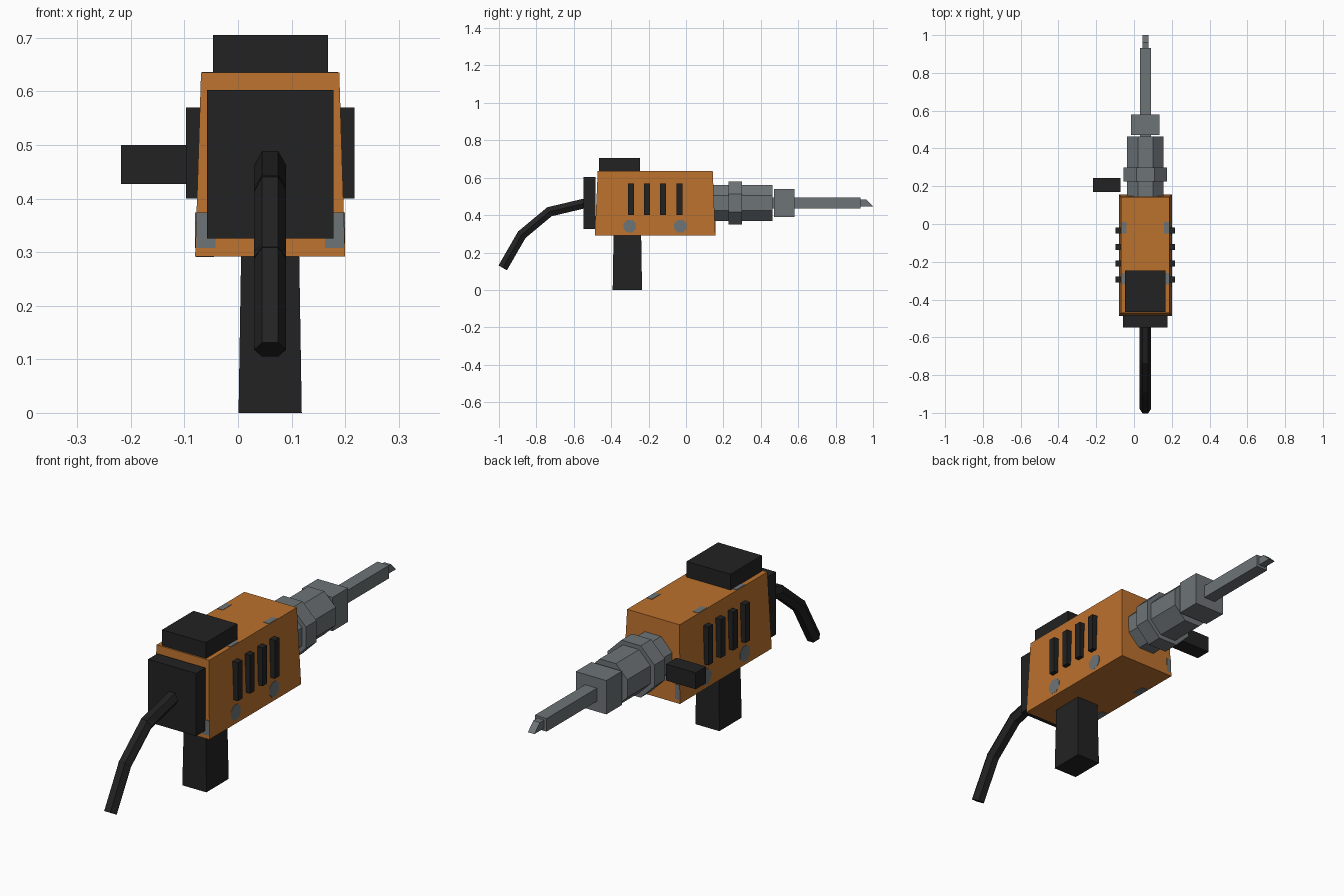
import bpy, bmesh, math
from mathutils import Vector

if "Cube" in bpy.data.objects:
    bpy.data.objects.remove(bpy.data.objects["Cube"])

CX, CZ = 0.06, 0.465          # tool axis


def material(name, rgb):
    m = bpy.data.materials.new(name)
    m.diffuse_color = (*rgb, 1)
    m.use_nodes = True
    m.node_tree.nodes["Principled BSDF"].inputs["Base Color"].default_value = m.diffuse_color
    return m


ORANGE = material("orange_casing", (0.50, 0.165, 0.027))
BLACK = material("black_rubber", (0.016, 0.016, 0.016))
GREY = material("steel_grey", (0.155, 0.175, 0.185))


def loft(name, a, b, mat):
    """Flat-shaded solid between two matching rings of points."""
    bm = bmesh.new()
    va = [bm.verts.new(p) for p in a]
    vb = [bm.verts.new(p) for p in b]
    n = len(va)
    bm.faces.new(va)
    bm.faces.new(vb)
    for i in range(n):
        j = (i + 1) % n
        bm.faces.new((va[i], va[j], vb[j], vb[i]))
    bmesh.ops.recalc_face_normals(bm, faces=bm.faces)
    me = bpy.data.meshes.new(name)
    bm.to_mesh(me)
    bm.free()
    me.materials.append(mat)
    ob = bpy.data.objects.new(name, me)
    bpy.context.collection.objects.link(ob)
    return ob


def rect(x0, x1, y0, y1, z):
    return [(x0, y0, z), (x1, y0, z), (x1, y1, z), (x0, y1, z)]


def box(name, x0, x1, y0, y1, z0, z1, mat):
    return loft(name, rect(x0, x1, y0, y1, z0), rect(x0, x1, y0, y1, z1), mat)


def rod(name, p, q, r, n, mat, turn=0.0, u=(1, 0, 0)):
    """n-sided rod from p to q; u is the direction of the first corner."""
    p, q, u = Vector(p), Vector(q), Vector(u)
    v = (q - p).normalized().cross(u)
    ring = [(u * math.cos(turn + 2 * math.pi * i / n)
             + v * math.sin(turn + 2 * math.pi * i / n)) * r for i in range(n)]
    return loft(name, [p + o for o in ring], [q + o for o in ring], mat)


# Casing, top block, rear plate and grip
loft("casing", rect(-0.08, 0.20, -0.487, 0.157, 0.292),
     rect(-0.069, 0.189, -0.472, 0.143, 0.635), ORANGE)
box("top_block", -0.047, 0.168, -0.465, -0.245, 0.62, 0.705, BLACK)
box("rear_plate", -0.058, 0.178, -0.548, -0.483, 0.325, 0.603, BLACK)
loft("grip", rect(0.001, 0.119, -0.392, -0.235, 0),
     rect(0.006, 0.114, -0.387, -0.240, 0.31), BLACK)

# Cooling vents and side bolts, mirrored left and right
for s, side in ((-1, "left"), (1, "right")):
    for i in range(4):
        y = -0.295 + i * 0.0865
        xs = sorted((CX + s * 0.12, CX + s * 0.157))
        box(f"vent_{side}_{i + 1}", *xs, y - 0.016, y + 0.016, 0.40, 0.57, BLACK)
    for i, y in enumerate((-0.30, -0.03)):
        x = CX + s * 0.1385
        rod(f"bolt_{side}_{i + 1}", (x - s * 0.004, y, 0.341),
            (x + s * 0.0015, y, 0.341), 0.036, 8, GREY, math.pi / 8, (0, 1, 0))
        # matching edge patches on the top and underside
        xs = sorted((CX + s * 0.100, CX + s * 0.127))
        box(f"top_patch_{side}_{i + 1}", *xs, y - 0.02, y + 0.04, 0.632, 0.6365, GREY)
        if s < 0:
            xs = sorted((CX + s * 0.105, CX + s * 0.138))
            box(f"under_patch_{side}_{i + 1}", *xs, y - 0.03, y + 0.03, 0.2905, 0.295, GREY)
    # rear corner patches
    xs = sorted((CX + s * 0.102, CX + s * 0.1375))
    box(f"rear_patch_{side}", *xs, -0.4865, -0.480, 0.308, 0.374, GREY)
box("front_patch", -0.0775, -0.055, 0.150, 0.1565, 0.308, 0.374, GREY)

# Side knob
box("side_handle", -0.218, -0.072, 0.170, 0.243, 0.427, 0.50, BLACK)

# Octagonal chuck and collar, square nose, bit and pointed tip
k = 1 / math.cos(math.pi / 8)
rod("chuck", (CX, 0.145, CZ), (CX, 0.463, CZ), 0.096 * k, 8, GREY, math.pi / 8)
rod("collar", (CX, 0.226, CZ), (CX, 0.30, CZ), 0.115 * k, 8, GREY, math.pi / 8)
box("nose_block", CX - 0.075, CX + 0.075, 0.470, 0.580, CZ - 0.075, CZ + 0.075, GREY)
box("bit_shaft", CX - 0.029, CX + 0.029, 0.45, 0.933, CZ - 0.029, CZ + 0.029, GREY)
tip = [(0.92, 0.484), (0.962, 0.484), (1.0, 0.447), (0.92, 0.447)]
loft("bit_tip", [(CX - 0.016, y, z) for y, z in tip],
     [(CX + 0.016, y, z) for y, z in tip], GREY)

# Drooping hexagonal power cable
path = [(-0.54, 0.463), (-0.73, 0.418), (-0.878, 0.295), (-0.98, 0.118)]
for i in range(3):
    a, b = Vector((CX, *path[i])), Vector((CX, *path[i + 1]))
    d = (b - a).normalized() * 0.008
    rod(f"cable_{i + 1}", a - (d if i else d * 0), b + (d if i < 2 else d * 0),
        0.030, 6, BLACK)
